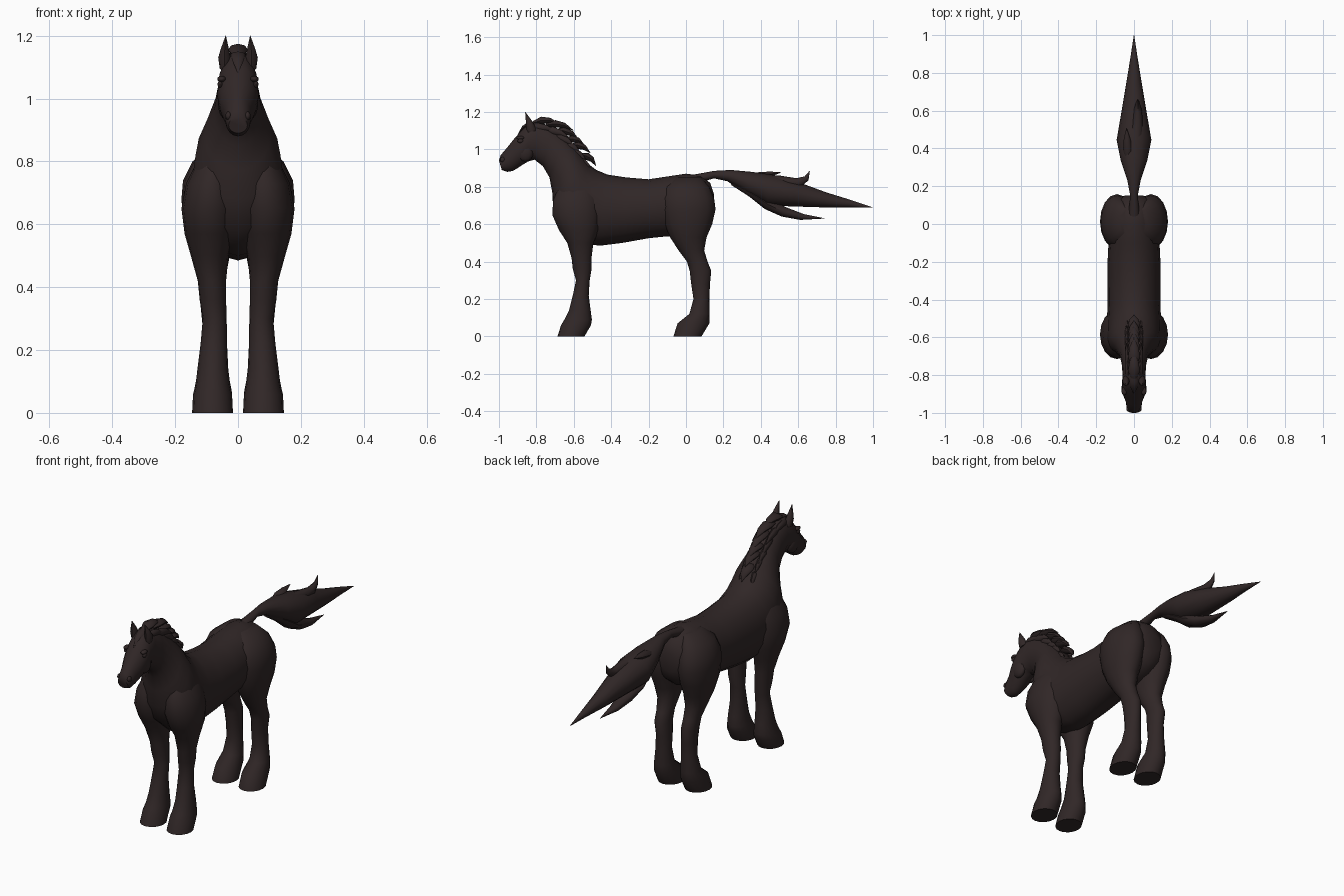
import bpy, bmesh, math
from mathutils import Vector

cube = bpy.data.objects.get("Cube")
if cube:
    bpy.data.objects.remove(cube, do_unlink=True)

# One coat colour for the whole animal
coat = bpy.data.materials.new("dark_brown_coat")
coat.use_nodes = True
coat_colour = (.03, .02, .02, 1)
coat.diffuse_color = coat_colour
shader = next(n for n in coat.node_tree.nodes if n.type == 'BSDF_PRINCIPLED')
shader.inputs["Base Color"].default_value = coat_colour
shader.inputs["Roughness"].default_value = .8


def finish(mesh_builder, name, mirrored=False, sharp_angle=50):
    """Turn a bmesh into a named, smooth-shaded object with the coat material."""
    bmesh.ops.recalc_face_normals(mesh_builder, faces=mesh_builder.faces)
    mesh = bpy.data.meshes.new(name)
    mesh_builder.to_mesh(mesh)
    mesh_builder.free()
    mesh.materials.append(coat)
    obj = bpy.data.objects.new(name, mesh)
    bpy.context.scene.collection.objects.link(obj)
    bpy.ops.object.select_all(action='DESELECT')
    obj.select_set(True)
    bpy.context.view_layer.objects.active = obj
    bpy.ops.object.shade_smooth_by_angle(angle=math.radians(sharp_angle))
    if mirrored:
        obj.modifiers.new("mirror_sides", 'MIRROR').use_clip = False
    return obj


def loft(name, rings, sides=16, mirrored=False):
    """Skin oval rings. Each ring spans two side-profile points:
    (first y, first z, second y, second z, half width, x centre)."""
    builder = bmesh.new()
    loops = []
    for y1, z1, y2, z2, width, x in rings:
        first, second = Vector((x, y1, z1)), Vector((x, y2, z2))
        centre, reach = (first + second) / 2, (first - second) / 2
        across = Vector((width, 0, 0))
        loop = []
        for step in range(sides):
            turn = math.tau * step / sides
            point = centre + across * math.cos(turn) + reach * math.sin(turn)
            loop.append(builder.verts.new(point))
        loops.append(loop)
    for lower, upper in zip(loops, loops[1:]):
        for i in range(sides):
            j = (i + 1) % sides
            builder.faces.new((lower[i], lower[j], upper[j], upper[i]))
    builder.faces.new(loops[0])
    builder.faces.new(loops[-1])
    return finish(builder, name, mirrored)


def central(rings):
    """Rings lying on the centre line."""
    return [ring + (0,) for ring in rings]


def leg(name, rings):
    """Level rings down a limb: (z, front y, back y, x centre, half width)."""
    loft(name, [(f, z, b, z, w, x) for z, f, b, x, w in rings], mirrored=True)


def lock(name, root, tip, thickness, width, x=0, tip_x=None, sag=.02, mirrored=False):
    """A pointed lock of hair that bows outward between root and tip."""
    tip_x = x if tip_x is None else tip_x
    root, tip = Vector(root), Vector(tip)
    along = (tip - root).normalized()
    normal = Vector((-along.y, along.x))
    if normal.y < 0:
        normal.negate()
    rings = []
    for t, size in ((0, .5), (.3, 1), (.65, .7), (1, .02)):
        middle = root.lerp(tip, t) + normal * sag * math.sin(math.pi * t)
        top, bottom = middle + normal * thickness * size, middle - normal * thickness * size
        rings.append((*top, *bottom, width * size, x + (tip_x - x) * t))
    loft(name, rings, sides=8, mirrored=mirrored)


def bump(name, location, scale):
    """A small mirrored rounded form."""
    builder = bmesh.new()
    bmesh.ops.create_uvsphere(builder, u_segments=12, v_segments=8, radius=1)
    bmesh.ops.scale(builder, vec=scale, verts=builder.verts)
    bmesh.ops.translate(builder, vec=location, verts=builder.verts)
    finish(builder, name, mirrored=True)


# Trunk, neck and head in one skin, from rump to muzzle
loft("body_neck_and_head", central([
    (.15, .76, .15, .66, .05),
    (.13, .82, .13, .6, .09),
    (.08, .86, .08, .56, .12),
    (0, .87, 0, .53, .13),
    (-.1, .855, -.1, .535, .135),
    (-.2, .84, -.2, .525, .14),
    (-.32, .85, -.34, .5, .14),
    (-.42, .865, -.46, .485, .14),
    (-.48, .89, -.58, .5, .145),
    (-.52, .92, -.67, .58, .145),
    (-.55, .96, -.71, .68, .135),
    (-.59, 1.01, -.715, .77, .105),
    (-.65, 1.07, -.73, .85, .077),
    (-.72, 1.12, -.765, .91, .065),
    (-.79, 1.15, -.81, .945, .06),
    (-.84, 1.14, -.845, .935, .064),
    (-.88, 1.1, -.87, .92, .066),
    (-.92, 1.055, -.9, .9, .056),
    (-.96, 1.005, -.925, .885, .043),
    (-.99, .97, -.955, .88, .039),
    (-1, .94, -.985, .89, .03),
]))

# Front legs, from shoulder blade to hoof
leg("front_leg", [
    (.86, -.62, -.52, .05, .03),
    (.8, -.68, -.48, .075, .055),
    (.73, -.71, -.46, .085, .08),
    (.65, -.715, -.455, .09, .09),
    (.57, -.68, -.465, .09, .08),
    (.5, -.635, -.495, .09, .06),
    (.42, -.612, -.505, .083, .045),
    (.36, -.605, -.505, .08, .042),
    (.3, -.588, -.515, .074, .038),
    (.22, -.605, -.52, .077, .042),
    (.14, -.625, -.51, .08, .049),
    (.09, -.65, -.503, .08, .055),
    (.06, -.668, -.508, .081, .062),
    (0, -.687, -.543, .081, .065),
])

# Hind legs, from haunch to hoof
leg("hind_leg", [
    (.85, -.05, .08, .045, .035),
    (.8, -.11, .125, .075, .07),
    (.74, -.13, .15, .087, .088),
    (.68, -.132, .158, .09, .09),
    (.6, -.115, .14, .09, .083),
    (.53, -.085, .11, .088, .068),
    (.46, -.04, .097, .084, .05),
    (.4, .005, .115, .081, .041),
    (.35, .02, .135, .08, .04),
    (.28, .028, .128, .076, .037),
    (.2, .04, .125, .077, .041),
    (.12, .018, .127, .08, .05),
    (.07, -.045, .125, .08, .06),
    (0, -.067, .083, .081, .065),
])

# Face details and ears
bump("eye", (.057, -.885, 1.045), (.008, .016, .011))
bump("brow", (.052, -.885, 1.062), (.014, .022, .01))
bump("cheek", (.04, -.86, .985), (.024, .045, .05))
bump("nostril", (.03, -.98, .945), (.01, .014, .014))
loft("ear", [
    (-.85, 1.09, -.8, 1.1, .016, .042),
    (-.855, 1.13, -.81, 1.13, .02, .043),
    (-.857, 1.16, -.825, 1.155, .013, .042),
    (-.86, 1.2, -.857, 1.197, .001, .039),
], sides=8, mirrored=True)

# Mane: overlapping locks down the crest, with fuller ones at each side
lock("forelock", (-.79, 1.145), (-.9, 1.08), .012, .024)
crest = [
    ((-.82, 1.14), (-.675, 1.135)),
    ((-.75, 1.13), (-.6, 1.1)),
    ((-.7, 1.1), (-.57, 1.05)),
    ((-.65, 1.05), (-.54, 1.02)),
    ((-.62, 1.02), (-.51, .98)),
    ((-.57, .97), (-.48, .91)),
]
for number, (root, tip) in enumerate(crest, 1):
    lock(f"mane_lock_{number}", root, tip, .02, .032)
    side_root = (root[0] - .01, root[1] - .025)
    side_tip = (tip[0] - .025, tip[1] - .035)
    lock(f"mane_side_lock_{number}", side_root, side_tip, .022, .016,
         x=.028, tip_x=.04, sag=.01, mirrored=True)

# Tail: dock and main sweep, then the loose locks
loft("tail_main", central([
    (.04, .865, .06, .82, .03),
    (.15, .885, .15, .845, .02),
    (.24, .89, .22, .83, .035),
    (.35, .88, .32, .765, .07),
    (.46, .865, .43, .7, .092),
    (.6, .825, .57, .695, .068),
    (.75, .77, .73, .69, .042),
    (.88, .73, .87, .69, .02),
    (1, .69, 1, .688, .001),
]), sides=12)
loft("tail_lower_lock", central([
    (.26, .83, .24, .81, .02),
    (.36, .78, .34, .745, .05),
    (.46, .73, .42, .68, .055),
    (.54, .69, .51, .64, .042),
    (.63, .655, .61, .622, .024),
    (.74, .632, .74, .63, .001),
]), sides=10)
loft("tail_upper_lock", [
    (.36, .87, .36, .81, .03, .01),
    (.5, .86, .49, .79, .035, .015),
    (.59, .846, .61, .795, .022, .02),
    (.635, .856, .655, .835, .01, .02),
    (.66, .885, .662, .884, .001, .02),
], sides=8)
lock("tail_side_lock", (.34, .85), (.51, .877), .02, .025, x=-.03, tip_x=-.04, sag=0)
